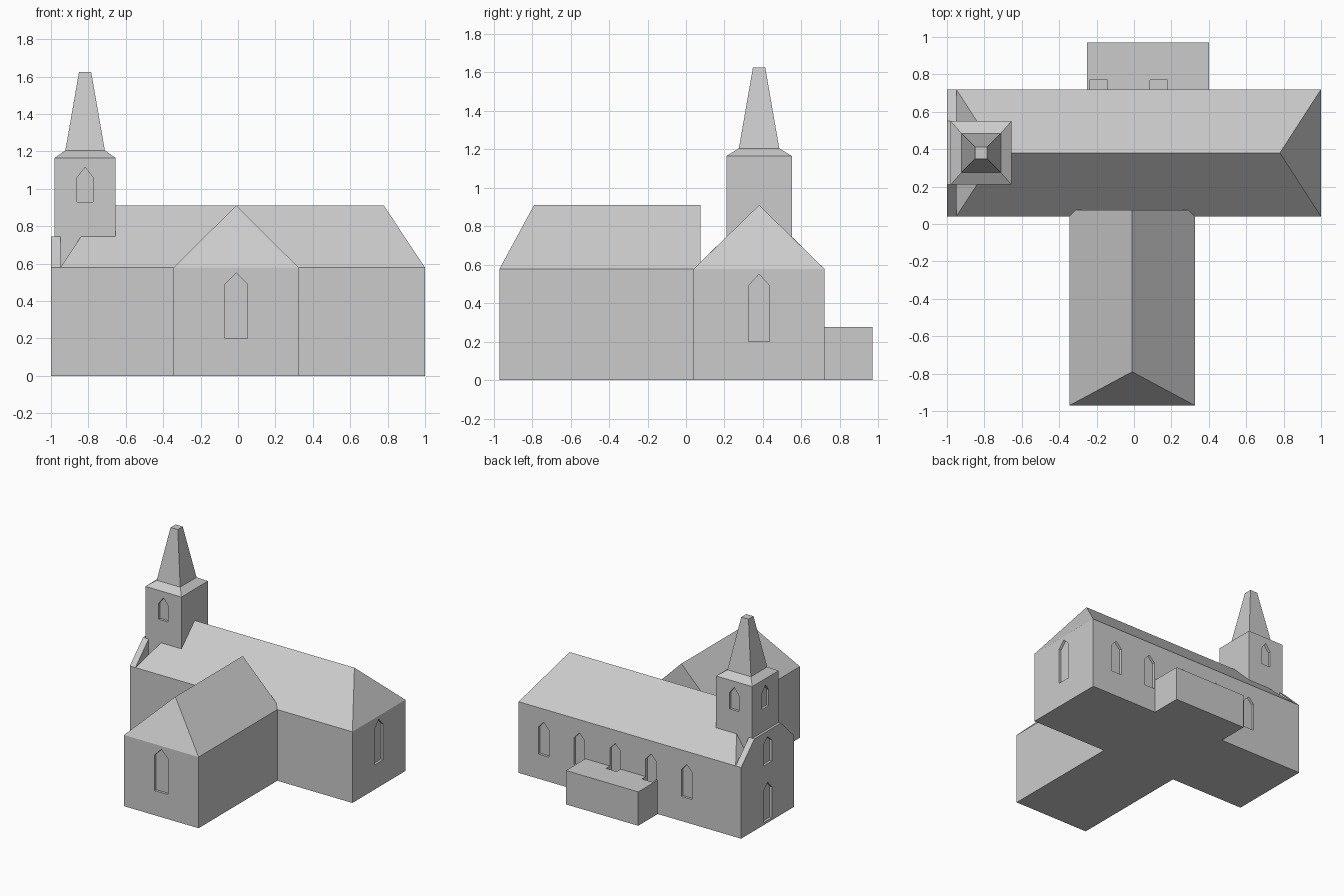
import bpy, bmesh

if "Cube" in bpy.data.objects:
    bpy.data.objects.remove(bpy.data.objects["Cube"])

stone = bpy.data.materials.new("light_grey_stone")
stone.diffuse_color = (0.6, 0.6, 0.6, 1)
stone.use_nodes = True
stone.node_tree.nodes["Principled BSDF"].inputs["Base Color"].default_value = stone.diffuse_color


def hull(name, points):
    """Convex solid around the points, with coplanar triangles merged."""
    bm = bmesh.new()
    for p in points:
        bm.verts.new(p)
    bmesh.ops.convex_hull(bm, input=bm.verts[:])
    bmesh.ops.dissolve_limit(bm, angle_limit=0.005, verts=bm.verts[:], edges=bm.edges[:])
    bmesh.ops.recalc_face_normals(bm, faces=bm.faces[:])
    mesh = bpy.data.meshes.new(name)
    bm.to_mesh(mesh)
    bm.free()
    mesh.materials.append(stone)
    obj = bpy.data.objects.new(name, mesh)
    bpy.context.collection.objects.link(obj)
    return obj


def rect(x0, x1, y0, y1, z):
    return [(x, y, z) for x in (x0, x1) for y in (y0, y1)]


def window(axis, side, wall, centre, width, z0, shoulder, z1, depth=0.02):
    """Pointed-arch cutter through a wall plane; side is the outward sign."""
    h = width / 2
    outline = [(-h, z0), (h, z0), (h, shoulder), (0, z1), (-h, shoulder)]
    pts = []
    for d in (wall - side * depth, wall + side * 0.05):
        for a, z in outline:
            pts.append((d, centre + a, z) if axis == 'x' else (centre + a, d, z))
    return hull("window_cutter", pts)


def cut(obj, cutters):
    for c in cutters:
        m = obj.modifiers.new("window", 'BOOLEAN')
        m.operation = 'DIFFERENCE'
        m.solver = 'EXACT'
        m.object = c
    bpy.context.view_layer.objects.active = obj
    for m in list(obj.modifiers):
        bpy.ops.object.modifier_apply(modifier=m.name)


EAVE, RIDGE, MID = 0.578, 0.91, 0.38

# Nave with hipped roof
nave = hull("nave", rect(-0.95, 1, 0.04, 0.72, 0) + rect(-0.95, 1, 0.04, 0.72, EAVE)
            + [(-0.73, MID, RIDGE), (0.78, MID, RIDGE)])

# West gable wall, cut off level where it meets the tower
gable = hull("west_gable_wall", rect(-1, -0.95, 0.04, 0.72, 0)
             + rect(-1, -0.95, 0.04, 0.72, EAVE) + rect(-1, -0.95, 0.21, 0.55, 0.745))

# Transept: hipped in front, plain gable over the nave roof
transept = hull("transept", rect(-0.345, 0.325, -0.97, 0.075, 0)
                + rect(-0.345, 0.325, -0.97, 0.075, EAVE)
                + [(-0.01, -0.79, RIDGE), (-0.01, 0.075, RIDGE)])

# Low annex at the back
annex = hull("annex", rect(-0.25, 0.4, 0.72, 0.97, 0) + rect(-0.25, 0.4, 0.72, 0.97, 0.275))

# Tower, sloped cap and truncated spire
tower = hull("tower", rect(-0.98, -0.655, 0.21, 0.55, 0.3) + rect(-0.98, -0.655, 0.21, 0.55, 1.165))
hull("tower_cap", rect(-0.98, -0.655, 0.21, 0.55, 1.165) + rect(-0.923, -0.712, 0.275, 0.485, 1.205))
hull("spire", rect(-0.923, -0.712, 0.275, 0.485, 1.205) + rect(-0.85, -0.785, 0.348, 0.412, 1.625))

# Window and door recesses
back = [window('y', 1, 0.72, 0.775 - 0.3215 * i, 0.095, 0.2, 0.42, 0.47) for i in range(5)]
east = [window('x', 1, 1, MID, 0.11, 0.2, 0.49, 0.55)]
front = [window('y', -1, -0.97, -0.01, 0.12, 0.2, 0.49, 0.55)]
west = [window('x', -1, -1, MID, 0.11, 0.02, 0.27, 0.33),
        window('x', -1, -1, MID, 0.11, 0.48, 0.65, 0.70)]
belfry = [window('y', -1, 0.21, -0.8175, 0.085, 0.93, 1.06, 1.115),
          window('y', 1, 0.55, -0.8175, 0.085, 0.93, 1.06, 1.115),
          window('x', -1, -0.98, MID, 0.085, 0.93, 1.06, 1.115)]
cut(nave, back + east)
cut(annex, back[2:4])
cut(transept, front)
cut(gable, west)
cut(tower, belfry)
for c in back + east + front + west + belfry:
    bpy.data.objects.remove(c, do_unlink=True)
